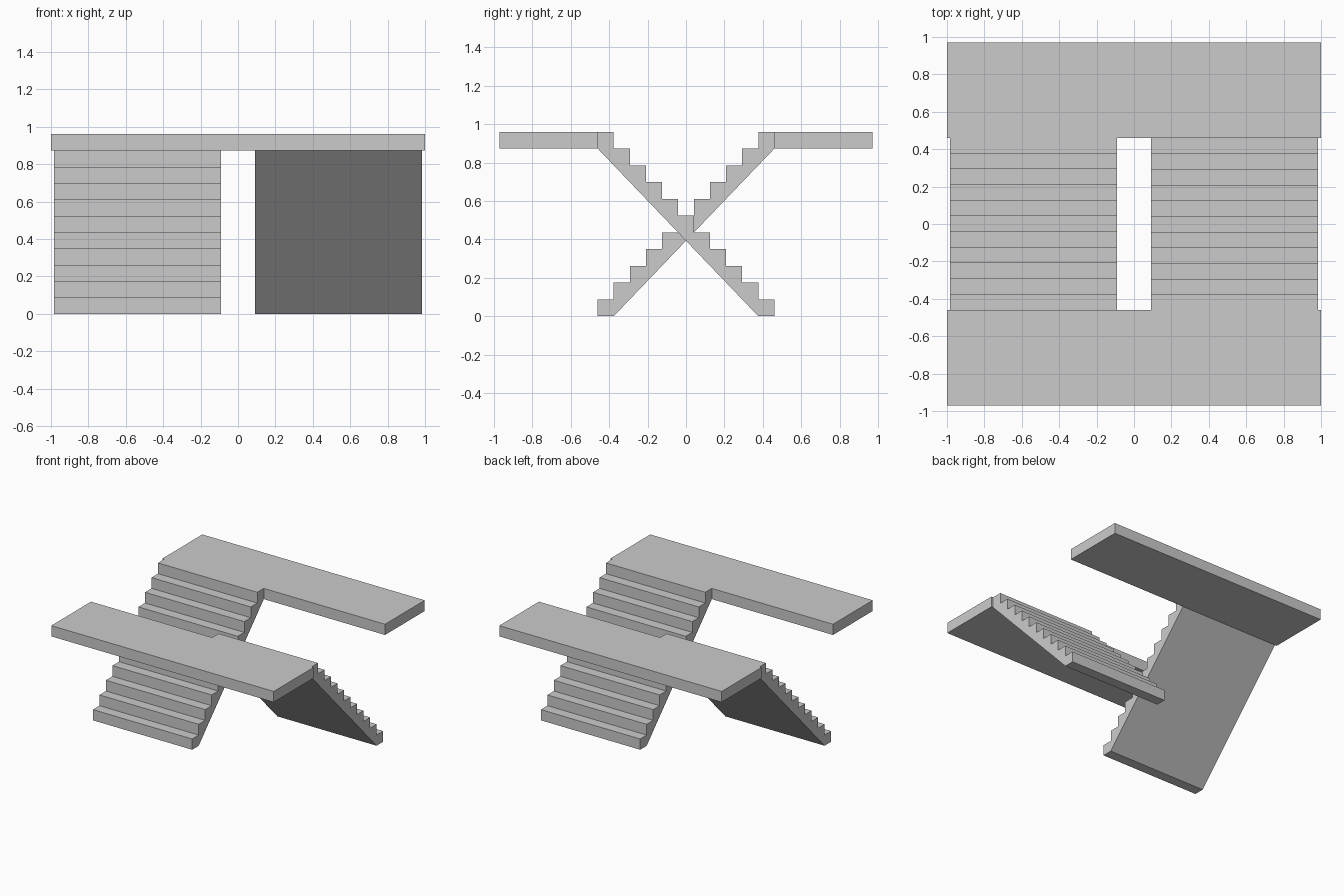
import bpy, bmesh

if "Cube" in bpy.data.objects:
    bpy.data.objects.remove(bpy.data.objects["Cube"])

STEPS = 11
HALF = 0.46            # half length of a flight in y
TOP = 0.96
RUN, RISE = 2 * HALF / STEPS, TOP / STEPS


def extrude_profile(name, pts, x0, x1):
    """Solid from a (y, z) outline swept along x."""
    bm = bmesh.new()
    face = bm.faces.new([bm.verts.new((x0, y, z)) for y, z in pts])
    res = bmesh.ops.extrude_face_region(bm, geom=[face])
    verts = [v for v in res["geom"] if isinstance(v, bmesh.types.BMVert)]
    bmesh.ops.translate(bm, verts=verts, vec=(x1 - x0, 0, 0))
    bmesh.ops.recalc_face_normals(bm, faces=bm.faces)
    mesh = bpy.data.meshes.new(name)
    bm.to_mesh(mesh)
    bm.free()
    obj = bpy.data.objects.new(name, mesh)
    bpy.context.collection.objects.link(obj)
    return obj


# Stepped outline with a sloping underside, rising towards +y
steps = [(-HALF, 0)]
for i in range(STEPS):
    y = -HALF + i * RUN
    steps += [(y, (i + 1) * RISE), (y + RUN, (i + 1) * RISE)]
steps += [(HALF, TOP - RISE), (-HALF + RUN, 0)]

# Two opposing flights
extrude_profile("left_flight", steps, -0.983, -0.09)
extrude_profile("right_flight", [(-y, z) for y, z in steps], 0.09, 0.983)

# Upper landings at back and front
for name, s in (("back_landing", 1), ("front_landing", -1)):
    slab = [(s * HALF, TOP - RISE), (s * 0.97, TOP - RISE),
            (s * 0.97, TOP), (s * HALF, TOP)]
    extrude_profile(name, slab, -1, 1)
